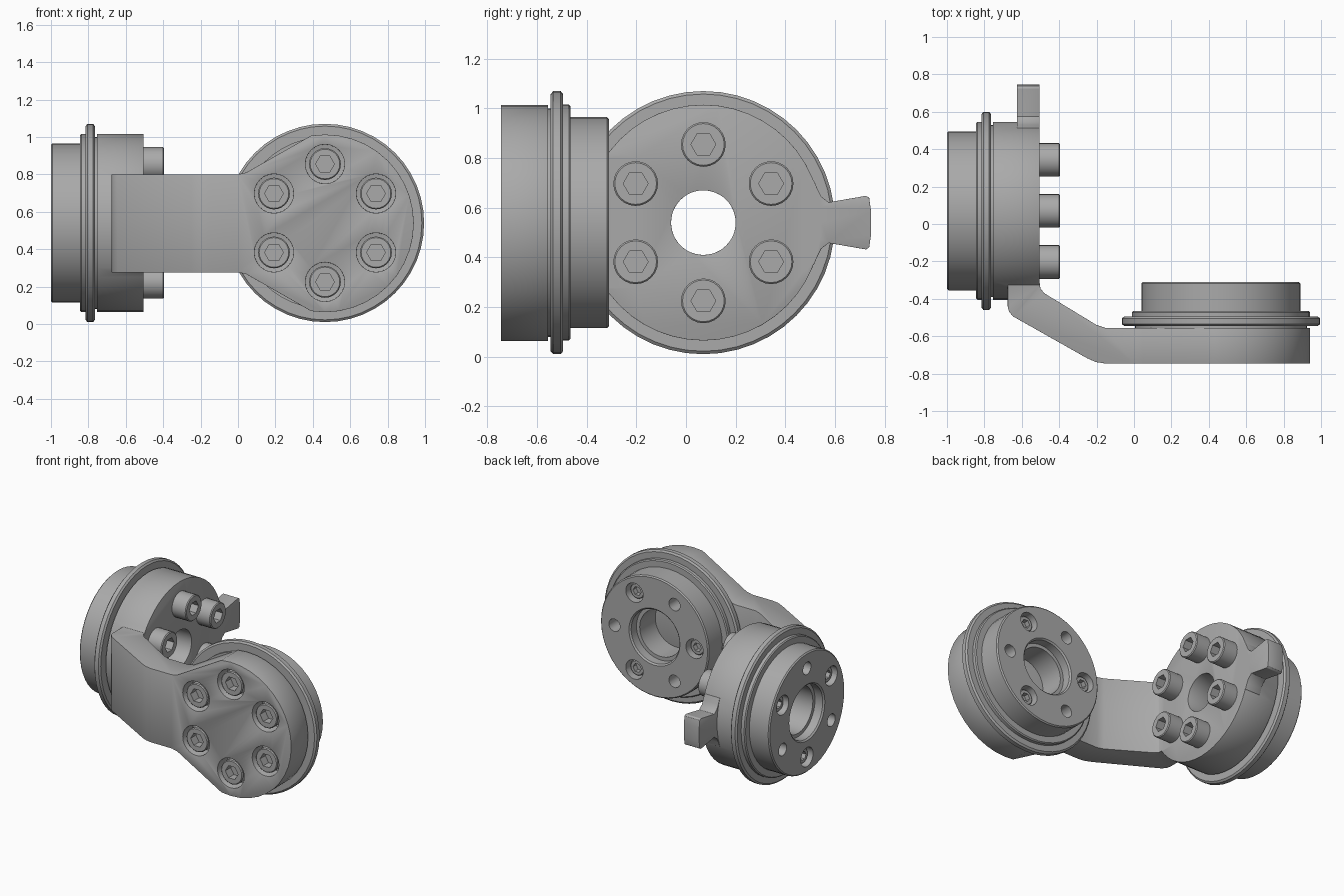
import bpy, bmesh
from math import cos, sin, pi, radians
from mathutils import Matrix, Vector

cube = bpy.data.objects.get("Cube")
if cube:
    bpy.data.objects.remove(cube)

steel = bpy.data.materials.new("grey_steel")
steel.use_nodes = True
GREY = (0.4, 0.4, 0.4, 1)
steel.diffuse_color = GREY
steel.node_tree.nodes["Principled BSDF"].inputs["Base Color"].default_value = GREY


def frame(x, y, z, origin):
    m = Matrix((x, y, z)).transposed().to_4x4()
    m.translation = Vector(origin)
    return m


# Joint frames: local z runs from the open bearing face towards the bracket
SIDE = frame((0, 1, 0), (0, 0, 1), (1, 0, 0), (-1, 0.07, 0.54))
FRONT = frame((1, 0, 0), (0, 0, 1), (0, -1, 0), (0.465, -0.31, 0.54))
WORLD = Matrix.Identity(4)


def make(name, bm, mat):
    bmesh.ops.recalc_face_normals(bm, faces=bm.faces)
    bm.transform(mat)
    me = bpy.data.meshes.new(name)
    bm.to_mesh(me)
    bm.free()
    me.materials.append(steel)
    ob = bpy.data.objects.new(name, me)
    bpy.context.collection.objects.link(ob)
    return ob


def lathe(bm, profile, n=48, at=(0, 0), ring=False):
    """Revolve (radius, height[, 'hex']) rows; closed by caps or into a ring."""
    rows = []
    for r, h, *shape in profile:
        row = []
        for i in range(n):
            a = 2 * pi * i / n
            k = cos(pi / 6) / cos(a % (pi / 3) - pi / 6) if shape else 1
            row.append(bm.verts.new((at[0] + r * k * cos(a), at[1] + r * k * sin(a), h)))
        rows.append(row)
    pairs = list(zip(rows, rows[1:]))
    if ring:
        pairs.append((rows[-1], rows[0]))
    else:
        bm.faces.new(rows[0])
        bm.faces.new(rows[-1])
    for p, q in pairs:
        for i in range(n):
            j = (i + 1) % n
            bm.faces.new((p[i], p[j], q[j], q[i]))


def turned(name, profile, mat, ring=False):
    bm = bmesh.new()
    lathe(bm, profile, ring=ring)
    return make(name, bm, mat)


def prism(name, pts, h0, h1, mat):
    bm = bmesh.new()
    f = bm.faces.new([bm.verts.new((x, y, h0)) for x, y in pts])
    ext = bmesh.ops.extrude_face_region(bm, geom=[f])["geom"]
    bmesh.ops.translate(bm, vec=(0, 0, h1 - h0),
                        verts=[v for v in ext if isinstance(v, bmesh.types.BMVert)])
    return make(name, bm, mat)


def apply(ob, mod):
    bpy.context.view_layer.objects.active = ob
    bpy.ops.object.modifier_apply(modifier=mod.name)


def combine(ob, other, operation):
    mod = ob.modifiers.new("combine", 'BOOLEAN')
    mod.object, mod.operation, mod.solver = other, operation, 'EXACT'
    apply(ob, mod)
    bpy.data.objects.remove(other)


def circle_points(start, count=6):
    step = 360 / count
    return [(0.315 * cos(radians(start + step * i)), 0.315 * sin(radians(start + step * i)))
            for i in range(count)]


def holes(points, radius, h0, h1, mat):
    bm = bmesh.new()
    for p in points:
        lathe(bm, [(radius, h0), (radius, h1)], 24, p)
    return make("hole_cutter", bm, mat)


def bolts(name, points, radius, base, top, hexagon, depth, mat):
    s = 1 if top > base else -1
    bm = bmesh.new()
    for p in points:
        lathe(bm, [(radius, base), (radius, top - s * 0.006), (radius - 0.006, top),
                   (hexagon, top, 'hex'), (hexagon, top - s * depth, 'hex')], 24, p)
    return make(name, bm, mat)


# Bearing housings with stepped bore, flange and alternating screws and holes
HOUSING = [(0.2, 0), (0.417, 0), (0.425, 0.008), (0.425, 0.155), (0.468, 0.155),
           (0.475, 0.162), (0.475, 0.185), (0.518, 0.185), (0.53, 0.195),
           (0.53, 0.225), (0.518, 0.235), (0.46, 0.235), (0.46, 0.25),
           (0.165, 0.25), (0.165, 0.07), (0.19, 0.07), (0.19, 0.01)]
for side, mat, turn in (("side", SIDE, 90), ("front", FRONT, 0)):
    housing = turned(side + "_bearing_housing", HOUSING, mat, ring=True)
    small, large = circle_points(turn, 3), circle_points(turn + 60, 3)
    combine(housing, holes(small, 0.044, -0.1, 0.12, mat), 'DIFFERENCE')
    combine(housing, holes(large, 0.068, -0.1, 0.08, mat), 'DIFFERENCE')
    bolts(side + "_bearing_screws", large, 0.055, 0.085, 0.03, 0.032, 0.035, mat)

# Bent arm: plan section trimmed by the front outline
plan = [(1.1, -0.745), (-0.16, -0.745), (-0.205, -0.738), (-0.25, -0.718),
        (-0.645, -0.495), (-0.668, -0.47), (-0.675, -0.44), (-0.675, -0.2),
        (-0.505, -0.2), (-0.505, -0.31), (-0.5, -0.345), (-0.48, -0.37),
        (-0.2, -0.54), (-0.155, -0.555), (1.1, -0.555)]
half = [(-0.8, 0.262), (0.0, 0.262), (0.045, 0.272)]
arc = [(0.465 + 0.475 * cos(radians(a)), 0.475 * sin(radians(a)))
       for a in range(99, -1, -9)]
half += arc
outline = half + [(x, -z) for x, z in reversed(half[:-1])]
bracket = prism("bracket", plan, 0, 1.1, WORLD)
combine(bracket, prism("outline_cutter", outline, 0, 1,
                       frame((1, 0, 0), (0, 0, 1), (0, -1, 0), (0, 0, 0.538))), 'INTERSECT')

# Side joint plate and its pointer tab
combine(bracket, turned("side_plate", [(0.475, 0.245), (0.475, 0.495)], SIDE), 'UNION')
edge = [(0.4, 0.2), (0.445, 0.17), (0.46, 0.135), (0.475, 0.105), (0.505, 0.082),
        (0.655, 0.108), (0.668, 0.1), (0.675, 0.05)]
tab = edge + [(y, -z) for y, z in reversed(edge)]
combine(bracket, prism("tab", tab, 0.375, 0.495, SIDE), 'UNION')

# Bore and counterbores, then softened edges
six = circle_points(30)
combine(bracket, turned("bore_cutter", [(0.13, 0), (0.13, 1)], SIDE), 'DIFFERENCE')
combine(bracket, holes(six, 0.105, 0.33, 0.6, FRONT), 'DIFFERENCE')
bevel = bracket.modifiers.new("soft_edges", 'BEVEL')
bevel.width, bevel.segments, bevel.angle_limit = 0.008, 2, radians(40)
apply(bracket, bevel)

# Cap screws: proud on the side joint, sunk on the front joint
bolts("side_cap_screws", six, 0.09, 0.48, 0.605, 0.05, 0.06, SIDE)
bolts("front_cap_screws", six, 0.085, 0.325, 0.425, 0.05, 0.06, FRONT)

# Smooth round walls, keep edges crisp
bpy.ops.object.select_all(action='DESELECT')
for ob in bpy.context.scene.objects:
    if ob.type == 'MESH':
        ob.select_set(True)
bpy.context.view_layer.objects.active = bracket
bpy.ops.object.shade_smooth_by_angle(angle=radians(30))
